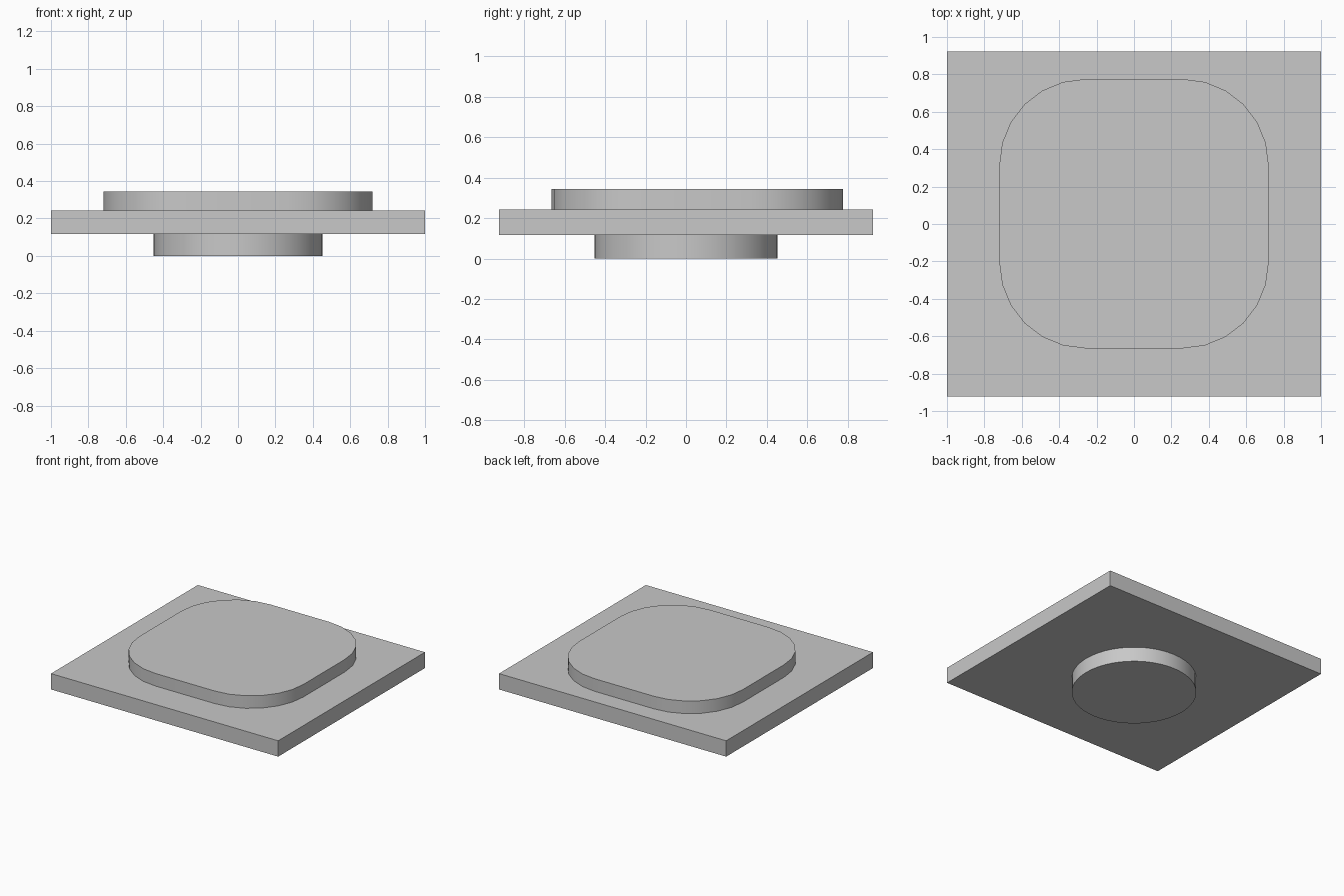
import bpy
import bmesh
from math import cos, sin, pi, radians

cube = bpy.data.objects.get("Cube")
if cube:
    bpy.data.objects.remove(cube, do_unlink=True)

# Single flat material
grey = bpy.data.materials.new("light_grey")
grey.use_nodes = True
colour = (0.58, 0.58, 0.58, 1)
grey.diffuse_color = colour
grey.node_tree.nodes["Principled BSDF"].inputs["Base Color"].default_value = colour


def rounded_outline(half_x, half_y, radius=0, steps=0, centre_y=0):
    """Counter-clockwise rectangle outline with optional round corners."""
    points = []
    for corner, (sx, sy) in enumerate([(1, 1), (-1, 1), (-1, -1), (1, -1)]):
        for i in range(steps + 1):
            a = corner * pi / 2 + (i / steps * pi / 2 if steps else 0)
            points.append((sx * (half_x - radius) + radius * cos(a),
                           centre_y + sy * (half_y - radius) + radius * sin(a)))
    return points


def circle_outline(radius, sides):
    return [(radius * cos(2 * pi * i / sides), radius * sin(2 * pi * i / sides))
            for i in range(sides)]


def slab(name, outline, bottom, top):
    """Extrude a closed outline between two heights."""
    bm = bmesh.new()
    base = bm.faces.new([bm.verts.new((x, y, bottom)) for x, y in outline])
    raised = bmesh.ops.extrude_face_region(bm, geom=[base], use_keep_orig=True)
    verts = [v for v in raised["geom"] if isinstance(v, bmesh.types.BMVert)]
    bmesh.ops.translate(bm, verts=verts, vec=(0, 0, top - bottom))
    bmesh.ops.recalc_face_normals(bm, faces=bm.faces)
    mesh = bpy.data.meshes.new(name)
    bm.to_mesh(mesh)
    bm.free()
    mesh.materials.append(grey)
    obj = bpy.data.objects.new(name, mesh)
    bpy.context.collection.objects.link(obj)
    bpy.ops.object.select_all(action="DESELECT")
    obj.select_set(True)
    bpy.context.view_layer.objects.active = obj
    bpy.ops.object.shade_smooth_by_angle(angle=radians(30))
    return obj


# Round foot, rectangular plate, and raised rounded pad set slightly back
slab("round_foot", circle_outline(0.453, 48), 0, 0.117)
slab("base_plate", rounded_outline(1, 0.923), 0.117, 0.243)
slab("raised_pad", rounded_outline(0.72, 0.72, 0.46, 6, 0.055), 0.243, 0.343)
